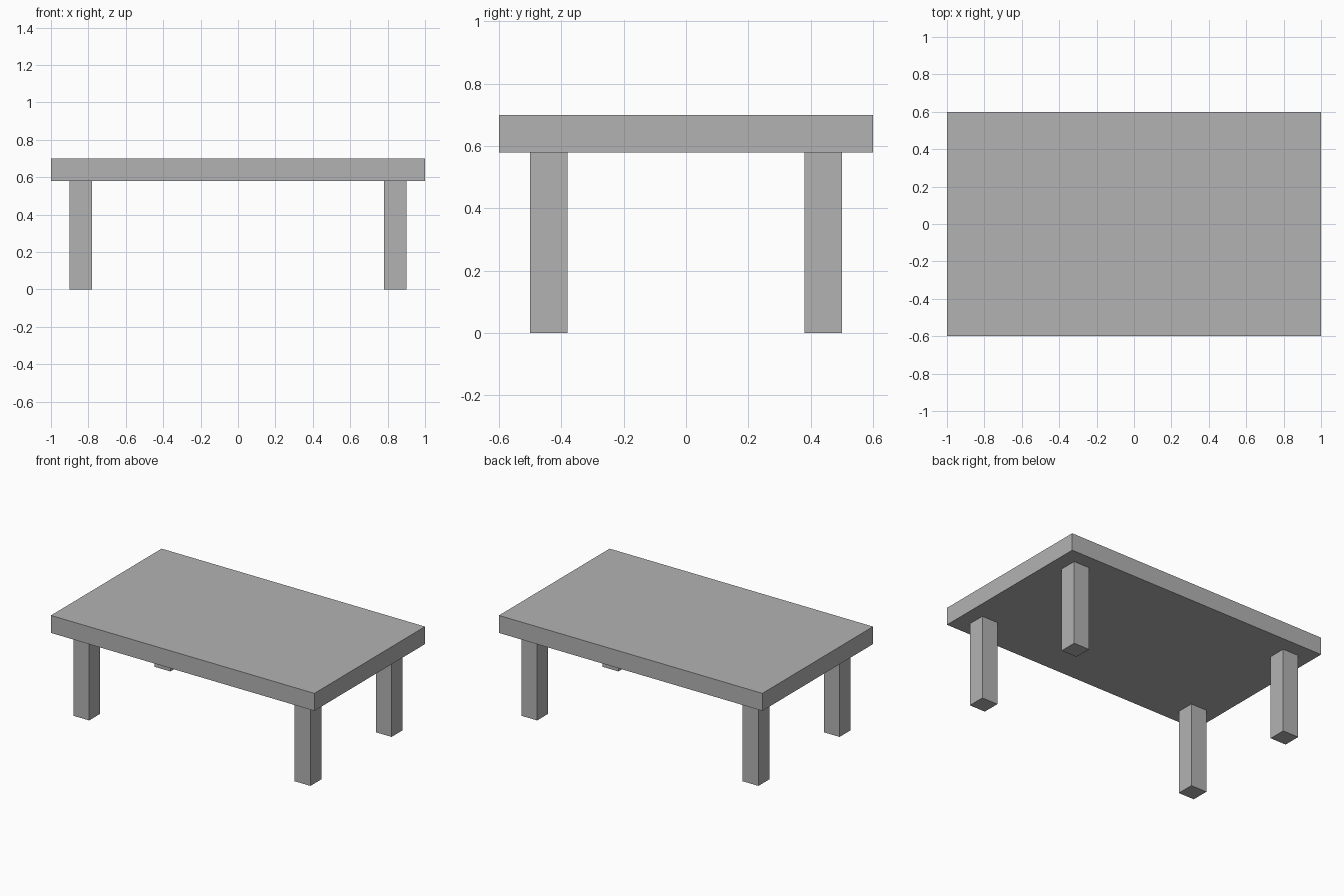
import bpy

if "Cube" in bpy.data.objects:
    bpy.data.objects.remove(bpy.data.objects["Cube"])

# One plain grey for the whole table
grey = bpy.data.materials.new("grey")
grey.diffuse_color = (0.45, 0.45, 0.45, 1.0)
grey.use_nodes = True
grey.node_tree.nodes["Principled BSDF"].inputs["Base Color"].default_value = grey.diffuse_color


def box(name, center, size):
    bpy.ops.mesh.primitive_cube_add(size=1, location=center)
    obj = bpy.context.object
    obj.name = name
    obj.scale = size
    bpy.ops.object.transform_apply(location=False, rotation=False, scale=True)
    obj.data.materials.append(grey)
    return obj


LEG, LEG_HEIGHT, TOP = 0.12, 0.58, 0.12

# Table top
box("table_top", (0, 0, LEG_HEIGHT + TOP / 2), (2.0, 1.2, TOP))

# Four square legs, set in from the corners
for side, x in (("left", -0.84), ("right", 0.84)):
    for end, y in (("front", -0.44), ("back", 0.44)):
        box(f"{end}_{side}_leg", (x, y, LEG_HEIGHT / 2), (LEG, LEG, LEG_HEIGHT))
